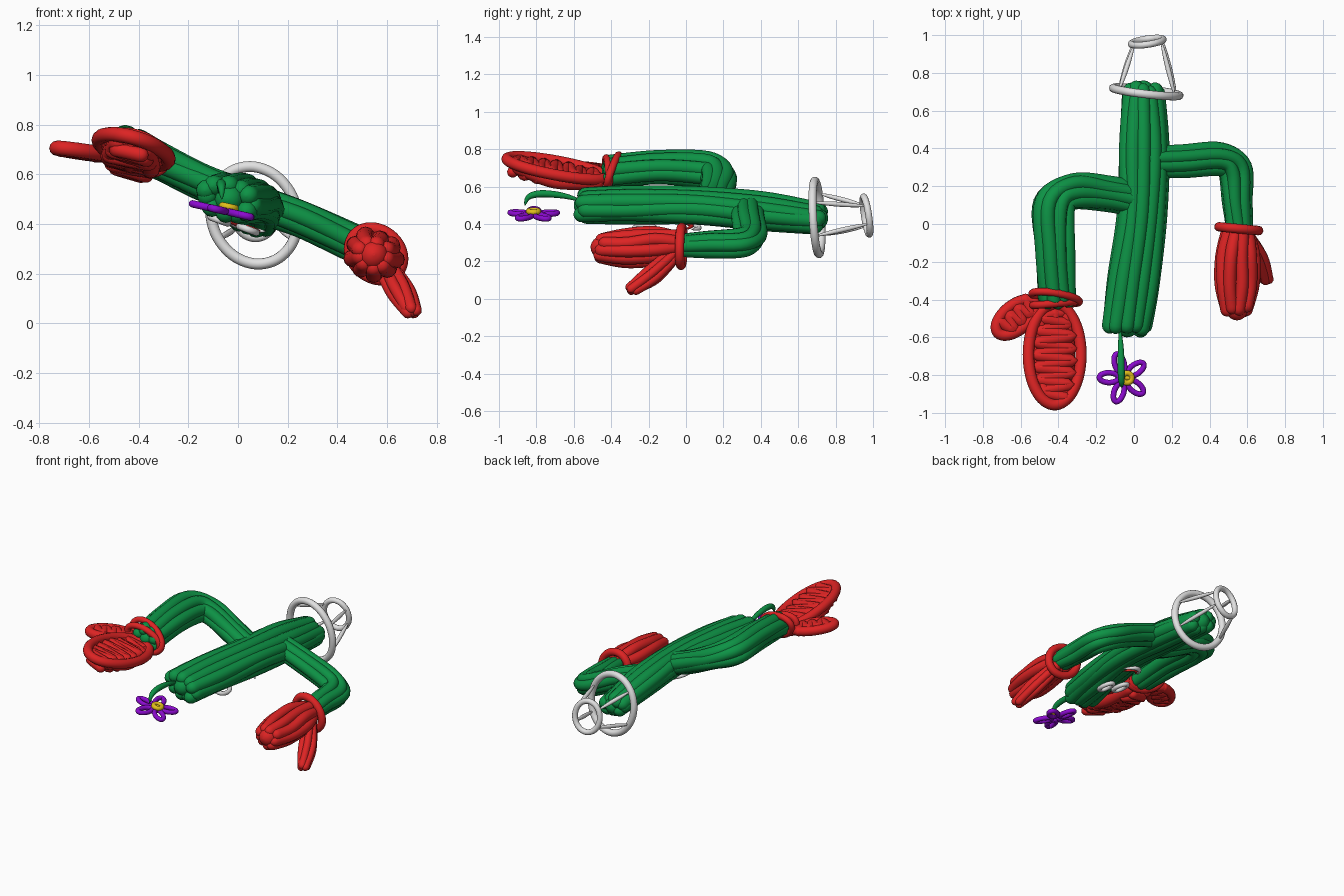
import bpy, math, random
from mathutils import Vector as V

if "Cube" in bpy.data.objects:
    bpy.data.objects.remove(bpy.data.objects["Cube"])

random.seed(4)
T = math.radians(20)                      # the whole figure is tilted sideways
U = V((math.cos(T), 0, -math.sin(T)))
N = V((math.sin(T), 0, math.cos(T)))
Y = V((0, 1, 0))


def material(name, rgb):
    m = bpy.data.materials.new(name)
    m.diffuse_color = (*rgb, 1)
    m.use_nodes = True
    m.node_tree.nodes["Principled BSDF"].inputs["Base Color"].default_value = m.diffuse_color
    return m


GREEN = material("cactus green", (0.004, 0.29, 0.06))
RED = material("mitten red", (0.72, 0.017, 0.017))
WHITE = material("pot white", (0.75, 0.75, 0.75))
PURPLE = material("petal purple", (0.26, 0.003, 0.62))
YELLOW = material("centre yellow", (0.75, 0.52, 0.01))


def smooth(pts, closed=False, steps=6):
    """Catmull-Rom resampling of a few control points."""
    p = [V(q) for q in pts]
    n = len(p)
    if n == 2:
        return [p[0].lerp(p[1], i / 6) for i in range(7)]
    get = (lambda i: p[i % n]) if closed else (lambda i: p[max(0, min(n - 1, i))])
    out = []
    for i in range(n if closed else n - 1):
        a, b, c, d = get(i - 1), get(i), get(i + 1), get(i + 2)
        for k in range(steps):
            t = k / steps
            out.append(0.5 * (2 * b + (c - a) * t + (2 * a - 5 * b + 4 * c - d) * t * t
                              + (3 * b - a - 3 * c + d) * t ** 3))
    if not closed:
        out.append(p[-1])
    return out


def strokes(name, mat, items):
    """One object made of round strokes: (points, radius, closed, pointed)."""
    cu = bpy.data.curves.new(name, 'CURVE')
    cu.dimensions = '3D'
    cu.bevel_depth = 1.0
    cu.bevel_resolution = 4
    cu.use_fill_caps = True
    for pts, r, closed, pointed in items:
        path = smooth(pts, closed)
        n = len(path)
        if pointed:
            data = [(q, r * max(0.12, math.sin(math.pi * i / (n - 1)) ** 0.7)) for i, q in enumerate(path)]
        else:
            data = [(q, r) for q in path]
            if not closed:                # rounded ends
                d0 = (path[0] - path[1]).normalized()
                d1 = (path[-1] - path[-2]).normalized()
                for a in (25, 50, 70, 85):
                    a = math.radians(a)
                    data.insert(0, (path[0] + d0 * r * math.sin(a), r * math.cos(a)))
                    data.append((path[-1] + d1 * r * math.sin(a), r * math.cos(a)))
        s = cu.splines.new('POLY')
        s.points.add(len(data) - 1)
        s.use_cyclic_u = closed
        s.use_smooth = True
        for sp, (q, rad) in zip(s.points, data):
            sp.co = (*q, 1)
            sp.radius = rad
    cu.materials.append(mat)
    ob = bpy.data.objects.new(name, cu)
    bpy.context.collection.objects.link(ob)
    bpy.ops.object.select_all(action='DESELECT')
    ob.select_set(True)
    bpy.context.view_layer.objects.active = ob
    bpy.ops.object.convert(target='MESH')
    return ob


def bundle(path, a, b, r, count, swell=None, core=None, jitter=0.006):
    """Strands laid side by side around an oval that follows a path."""
    path = [V(q) for q in path]
    n = len(path)
    swell = swell or [1] * n
    out = []
    for k in range(count):
        th = 2 * math.pi * (k + 0.25) / count
        pts = []
        for i, q in enumerate(path):
            t = (path[min(i + 1, n - 1)] - path[max(i - 1, 0)]).normalized()
            side = t.cross(N).normalized()
            up = side.cross(t)
            off = side * a * math.cos(th) + up * b * math.sin(th)
            pts.append(q + off * swell[i] + V([random.uniform(-jitter, jitter) for _ in range(3)]))
        pts[0] += (path[0] - path[1]).normalized() * random.uniform(-0.015, 0.01)
        pts[-1] += (path[-1] - path[-2]).normalized() * random.uniform(-0.015, 0.01)
        out.append((pts, r, False, False))
    if core:
        out.append((path, core, False, False))
    return out


def oval(c, du, dv, count=12):
    """Control points of an oval ring spanned by two half-axes."""
    return [V(c) + du * math.cos(2 * math.pi * i / count) + dv * math.sin(2 * math.pi * i / count)
            for i in range(count)]


# Trunk
strokes("trunk", GREEN, bundle(
    [(0.05, 0.70, 0.43), (0.055, 0.40, 0.47), (0.045, 0.05, 0.5), (0.0, -0.3, 0.505), (-0.035, -0.54, 0.50)],
    0.098, 0.055, 0.042, 11, [0.72, 1, 1, 1.03, 1], 0.06))

# Arms
strokes("left_arm", GREEN, bundle(
    [(0.03, 0.13, 0.5), (-0.14, 0.16, 0.57), (-0.32, 0.175, 0.655), (-0.42, 0.10, 0.69),
     (-0.42, -0.15, 0.70), (-0.405, -0.40, 0.68)], 0.072, 0.048, 0.04, 8, [0.7, 0.75, 0.85, 1.1, 1, 0.9], 0.05))
strokes("right_arm", GREEN, bundle(
    [(0.08, 0.33, 0.48), (0.25, 0.335, 0.42), (0.45, 0.345, 0.335), (0.535, 0.29, 0.295),
     (0.545, 0.12, 0.29), (0.555, -0.02, 0.285)], 0.052, 0.038, 0.036, 7, [1, 1.05, 1, 1.1, 0.9, 0.75], 0.04))

# Right mitten: lengthwise strokes, thumb and cuff
strokes("right_mitten", RED, bundle(
    [(0.555, -0.05, 0.285), (0.55, -0.17, 0.28), (0.545, -0.32, 0.27), (0.545, -0.45, 0.275)],
    0.086, 0.07, 0.034, 9, [0.7, 1, 1, 0.66], 0.06))
strokes("right_thumb", RED, bundle(
    [(0.59, -0.07, 0.235), (0.655, -0.18, 0.13), (0.695, -0.29, 0.05)],
    0.034, 0.03, 0.024, 6, [0.6, 1.15, 0.5], 0.025))
strokes("right_cuff", RED, [(oval((0.555, -0.025, 0.28), V((0.105, -0.01, -0.02)), V((0, 0.0, 0.1))), 0.025, True, False)])

# Left mitten: outline loop filled with zigzag strokes
ML = (V((0, -0.97, 0.20)) - V((0, -0.42, 0.10))).normalized()   # glove length direction
MU = V((0.96, 0, -0.26))
MN = MU.cross(-ML).normalized()
MC = V((-0.425, -0.695, 0.68))
items = [(oval(MC + MN * 0.02, MU * 0.145, ML * 0.27), 0.03, True, False)]
for h, k in ((0.015, 0.9), (-0.035, 0.75)):
    pts = []
    for i in range(15):
        v = -0.23 + 0.46 * i / 14
        w = 0.115 * k * math.sqrt(max(0.05, 1 - (v / 0.27) ** 2))
        pts.append(MC + ML * v + MU * w * (-1) ** i + MN * (h + random.uniform(-0.012, 0.012)))
    items.append((pts, 0.03, False, False))
for u in (-0.07, 0.0, 0.07):
    items.append(([MC + MU * u - ML * 0.22, MC + MU * u * 1.2 - MN * 0.03, MC + MU * u * 0.8 + ML * 0.2],
                  0.04, False, False))
strokes("left_mitten", RED, items)

TD = V((-0.75, -0.62, 0.12)).normalized()
TS = TD.cross(MN).normalized()
TC = V((-0.625, -0.495, 0.69))
items = [(oval(TC, TD * 0.125, TS * 0.065), 0.03, True, False)]
items.append(([TC + TD * (-0.1 + 0.03 * i) + TS * 0.04 * (-1) ** i for i in range(7)], 0.032, False, False))
strokes("left_thumb", RED, items)
strokes("left_cuff", RED, [
    (oval((-0.415, -0.39, 0.685), U * 0.13 + Y * -0.025, N * 0.075 + Y * 0.02), 0.02, True, False),
    (oval((-0.42, -0.42, 0.68), U * 0.12 + Y * 0.01, N * 0.065), 0.02, True, False)])

# Flower: drooping stem, five looped petals and a ring centre
strokes("flower_stem", GREEN, [([(-0.075, -0.55, 0.52), (-0.07, -0.65, 0.55), (-0.068, -0.77, 0.562),
                                 (-0.066, -0.84, 0.545), (-0.065, -0.862, 0.50)], 0.019, False, True)])
FC = V((-0.055, -0.815, 0.452))
FU = V((0.97, 0, -0.22))
items = []
for i in range(5):
    a = math.radians(35 + 72 * i)
    d = FU * math.cos(a) + Y * math.sin(a)
    e = FU * -math.sin(a) + Y * math.cos(a)
    items.append((oval(FC + d * 0.08, d * 0.052, e * 0.026, 8), 0.015, True, False))
strokes("flower_petals", PURPLE, items)
strokes("flower_centre", YELLOW, [
    (oval(FC + V((0.018, 0, 0.016)), FU * 0.026, Y * 0.026, 8), 0.015, True, False),
    ([FC + V((0.005, 0, 0.012)), FC + V((0.03, 0, 0.008))], 0.014, False, False)])

# Pot: two rings joined by thin tapered struts
R1, R2 = V((0.065, 0.70, 0.435)), V((0.07, 0.965, 0.445))
A1, B1 = V((0.175, -0.02, -0.02)), V((0.0, -0.013, 0.195))
A2, B2 = V((0.085, 0.012, 0.0)), V((0.0, -0.015, 0.1))
strokes("pot_rim", WHITE, [(oval(R1, A1, B1), 0.022, True, False)])
strokes("pot_base", WHITE, [(oval(R2, A2, B2), 0.018, True, False)])
items = []
for deg in (-25, 30, 145, 215):
    c, s = math.cos(math.radians(deg)), math.sin(math.radians(deg))
    items.append(([R1 + A1 * c + B1 * s, R1.lerp(R2, 0.5) + (A1 + A2) * c / 2 + (B1 + B2) * s / 2,
                   R2 + A2 * c + B2 * s], 0.013, False, True))
strokes("pot_struts", WHITE, items)

# Face on the underside: two ring eyes and a smile
items = []
for x, z in ((-0.075, 0.415), (0.04, 0.378)):
    items.append((oval((x, -0.22, z), U * 0.036, Y * 0.055, 8), 0.014, True, False))
strokes("eyes", WHITE, items)
strokes("smile", WHITE, [([(-0.05, -0.03, 0.415), (-0.01, 0.04, 0.397), (0.05, 0.07, 0.378), (0.11, 0.03, 0.37)],
                          0.014, False, True)])
strokes("tongue", RED, [([(-0.04, -0.03, 0.41), (0.02, 0.03, 0.392), (0.09, 0.0, 0.372)], 0.01, False, True)])
